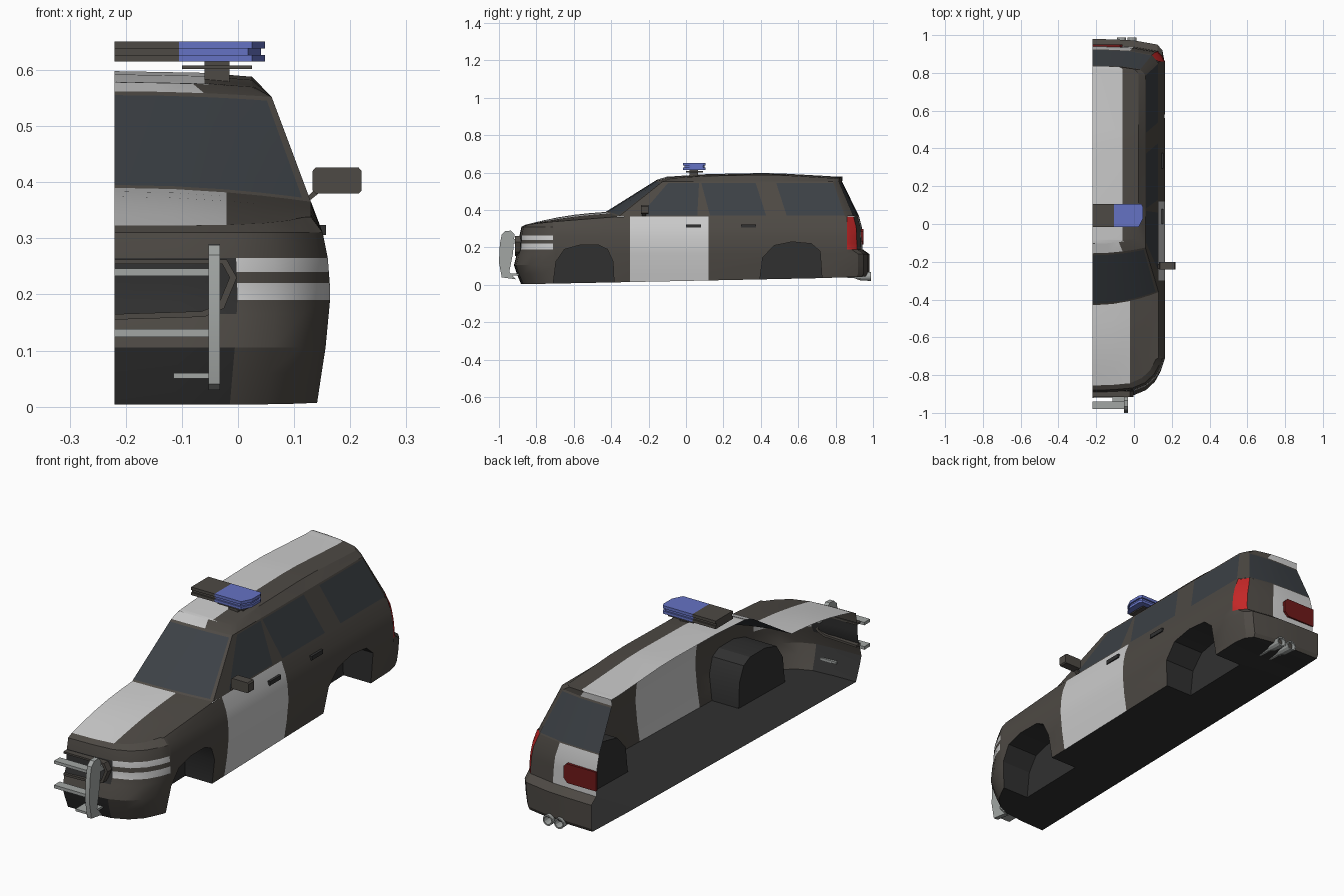
import bpy, bmesh, math
from mathutils import Vector

if "Cube" in bpy.data.objects:
    bpy.data.objects.remove(bpy.data.objects["Cube"])

COL = {"paint": (.075, .067, .058), "white": (.62, .62, .62), "glass": (.045, .052, .06),
       "black": (.03, .03, .03), "red": (.55, .02, .02), "dark_red": (.16, .01, .01),
       "blue": (.13, .17, .55), "steel": (.36, .38, .37)}
MATS = {}
for n, c in COL.items():
    MATS[n] = bpy.data.materials.new(n)
    MATS[n].diffuse_color = (*c, 1)
NAMES = list(COL)
CX = -.22  # open centre plane of the half model


def interp(t, tab):
    for (a, va), (b, vb) in zip(tab, tab[1:]):
        if t <= b:
            return va + (vb - va) * max(0, (t - a) / (b - a))
    return tab[-1][1]


def finish(bm, name):
    bmesh.ops.remove_doubles(bm, verts=bm.verts, dist=.0004)
    bmesh.ops.recalc_face_normals(bm, faces=bm.faces)
    me = bpy.data.meshes.new(name)
    bm.to_mesh(me)
    bm.free()
    ob = bpy.data.objects.new(name, me)
    bpy.context.collection.objects.link(ob)
    return ob


def loft(name, rows, pick):
    """Skin a grid of points; pick(row, column, centre) names the material."""
    bm = bmesh.new()
    g = [[bm.verts.new(p) for p in r] for r in rows]
    for i in range(len(g) - 1):
        for j in range(len(g[0]) - 1):
            f = bm.faces.new((g[i][j], g[i][j + 1], g[i + 1][j + 1], g[i + 1][j]))
            f.material_index = NAMES.index(pick(i, j, f.calc_center_median()))
    ob = finish(bm, name)
    for n in NAMES:
        ob.data.materials.append(MATS[n])
    return ob


def prism(name, pts, axis, a, b, mat):
    """Extrude a 2D outline along an axis from a to b."""
    put = {"x": lambda p, d: (d, *p), "y": lambda p, d: (p[0], d, p[1]), "z": lambda p, d: (*p, d)}[axis]
    bm = bmesh.new()
    lo, hi = ([bm.verts.new(put(p, d)) for p in pts] for d in (a, b))
    bm.faces.new(lo)
    bm.faces.new(hi)
    for i in range(len(pts)):
        k = (i + 1) % len(pts)
        bm.faces.new((lo[i], lo[k], hi[k], hi[i]))
    ob = finish(bm, name)
    ob.data.materials.append(MATS[mat])
    return ob


def box(name, x, y, z, mat):
    return prism(name, [(x[0], y[0]), (x[1], y[0]), (x[1], y[1]), (x[0], y[1])], "z", *z, mat)


# Plan corners: (share of half width, distance back from the end)
FRONT = [(0, 0), (.3, .003), (.57, .012), (.75, .04), (.88, .085), (.96, .14)]
REAR = [(.97, .06), (.9, .03), (.57, .008), (.3, .003), (0, 0)]
NOSE = [(0, -.88), (.06, -.905), (.105, -.92), (.165, -.905), (.19, -.895), (.265, -.89), (.31, -.88), (.322, -.855)]
TAIL = [(.03, .965), (.06, .98), (.165, .98), (.19, .945), (.31, .94), (.365, .925)]
WIDTH = [(0, .14), (.06, .149), (.105, .156), (.2, .165), (.265, .16), (.31, .151), (.36, .135)]
BELT = [(-.86, .322), (-.71, .338), (-.36, .365), (.85, .365), (.93, .368)]
SILL = [(-.9, .003), (-.3, .015), (.72, .036), (.98, .045)]
ARCH_F = [(-.71, 0), (-.695, .125), (-.65, .19), (-.57, .212), (-.465, .212), (-.42, .19), (-.39, .125), (-.385, 0)]
ARCH_R = [(.395, 0), (.41, .145), (.47, .21), (.567, .23), (.67, .22), (.717, .18), (.727, 0)]

# Lower body: floor, wheel wells, sides, nose and tail in one skin
cols = [("f", w, d, 0) for w, d in FRONT]
cols += [("s", 1, y, l) for y, l in ARCH_F + [(-.3, 0), (-.1, 0), (.12, 0)] + ARCH_R + [(.8, 0), (.86, 0)]]
cols += [("r", w, d, 0) for w, d in REAR]
LEVELS = [0, .06, .105, .165, .19, .22, .24, .265, .31, None]


def body_column(kind, w, d, arch):
    def pos(z, wide):
        y = {"f": interp(z, NOSE) + d, "s": d, "r": interp(z, TAIL) - d}[kind]
        return (CX + (wide - CX) * w, y, z)
    y0 = {"f": -.88 + d, "s": d, "r": .965 - d}[kind]
    f = interp(y0, SILL)
    low = max(f, arch)
    yt = {"f": -.855 + d, "s": d, "r": .925 - d}[kind]
    x0 = pos(f, interp(f, WIDTH))[0]
    xi = min(.01, x0)
    yb = pos(f, 0)[1]
    out = [(CX, yb, f), (xi, yb, f), (xi, yb, low)]
    for z in LEVELS:
        if z is None:
            out.append((CX + (.13 - CX) * w, yt, interp(yt, BELT)))
        else:
            z = max(z, low)
            out.append(pos(z, interp(z, WIDTH)))
    return out


def body_mat(i, j, c):
    last = len(cols) - 1
    if i < 3:
        return "black"
    if c.y < -.7:
        if j < 2 and (c.z < .105 or .165 < c.z < .265):
            return "black"
        if 2 <= j <= 5 and (.19 < c.z < .22 or .24 < c.z < .265):
            return "white"
    if cols[j][0] == "s" and -.31 < cols[j][2] < .11 and cols[j + 1][2] < .13:
        return "white"
    if c.z > .19 and j >= last - 2:
        return "white"
    if c.z > .2 and last - 5 <= j <= last - 4:
        return "red"
    return "paint"


loft("lower_body", list(zip(*[body_column(*c) for c in cols])), body_mat)


# Hood between the nose edge and the windscreen base
def cowl(w):
    return Vector((CX + .35 * w, -.43 + .07 * w * w, .39 - .025 * w * w))


hood = []
edge = FRONT + [(1, .145)]
for k in range(6):
    t = k / 5
    row = []
    for w, d in edge:
        y = -.855 + d
        p = Vector((CX + .35 * w, y, interp(y, BELT))).lerp(cowl(w), t)
        p.z += .012 * math.sin(math.pi * t) * (1 - w * w)
        row.append(p)
    hood.append(row)
loft("hood", hood, lambda i, j, c: "white" if j < 2 else "paint")

# Cabin: windscreen, side windows, rear window
low = [cowl(w) for w, d in FRONT]
top = [Vector((CX + .28 * w, -.155 + .03 * w * w, .562 - .01 * w * w)) for w, d in FRONT]
for yb, yt in [(-.36, -.125), (-.25, -.09), (.06, .07), (.13, .08), (.43, .37), (.54, .48), (.85, .785)]:
    low.append(Vector((.13, yb, .365)))
    top.append(Vector((.06, yt, .552)))
for w, d in REAR:
    low.append(Vector((CX + .35 * w, .925 - d, .367)))
    top.append(Vector((CX + .28 * w, .835 - d * .6, .552)))
GLASS = {0, 1, 2, 3, 4, 7, 9, 11, 14, 15, 16}
loft("cabin", [[a.lerp(b, t) for a, b in zip(low, top)] for t in (0, .03, .96, 1)],
     lambda i, j, c: "glass" if i == 1 and j in GLASS else "paint")

# Roof, with the pale centre stripe
ROOF = [(-.105, .578), (.1, .592), (.4, .598), (.65, .594), (.79, .58)]
shoulder = []
for p in top:
    w = (p.x - CX) / .28
    y = -.105 + (p.y + .155) * (.895 / .94)
    shoulder.append(Vector((CX + .245 * w, y, interp(y, ROOF) - .01 * w * w)))
stripe = [Vector((min(p.x, -.06), p.y, interp(p.y, ROOF) - .003)) for p in shoulder]
middle = [Vector((CX, p.y, interp(p.y, ROOF))) for p in shoulder]
loft("roof", [top, shoulder, stripe, middle], lambda i, j, c: "white" if c.x < -.062 else "paint")

# Roof light bar in three layers on a foot
for k, (z0, z1, s) in enumerate([(.615, .627, 0), (.627, .638, .007), (.638, .651, 0)]):
    plan = [(-.105, -.015 + s), (.025 - s, -.015 + s), (.048 - s, .03), (.048 - s, .09),
            (.04 - s, .105 - s), (-.105, .105 - s)]
    prism(f"light_bar_lens_{k}", plan, "z", z0, z1, "blue")
    box(f"light_bar_centre_{k}", (CX, -.105), (-.015 + s, .105 - s), (z0, z1), "paint")
box("light_bar_plate", (-.1, .025), (.0, .09), (.602, .608), "paint")
box("light_bar_foot", (-.06, -.015), (.02, .065), (.575, .615), "paint")

# Push bar
prism("push_bar_upright", [(-.985, .27), (-.965, .288), (-.935, .29), (-.917, .27), (-.925, .17), (-.945, .07),
                           (-.91, .03), (-.985, .04), (-1, .12), (-.995, .22)], "x", -.053, -.032, "steel")
for z0, z1 in [(.233, .246), (.124, .138)]:
    box("push_bar_rail", (CX, -.05), (-.98, -.94), (z0, z1), "steel")
box("push_bar_bracket", (-.115, -.04), (-.98, -.89), (.05, .06), "steel")
box("push_bar_arm", (-.05, -.035), (-.95, -.87), (.222, .245), "steel")

# Grille surround
prism("grille_trim", [(CX, .262), (-.02, .262), (-.002, .23), (-.025, .175), (-.06, .16), (CX, .155), (CX, .165),
                      (-.065, .17), (-.035, .182), (-.015, .23), (-.028, .254), (CX, .254)],
      "y", -.915, -.885, "paint")

# Door handles
for y in (.04, .335):
    box("door_handle", (.14, .157), (y - .04, y + .04), (.306, .324), "black")

# Wing mirror
prism("mirror_housing", [(.133, .385), (.138, .38), (.215, .38), (.22, .385), (.22, .42), (.215, .426),
                         (.138, .426), (.133, .42)], "y", -.24, -.2, "paint")
prism("mirror_arm", [(.115, .365), (.125, .365), (.15, .385), (.14, .39)], "y", -.235, -.215, "paint")

# Rear plate recess
prism("rear_plate", [(CX, .215), (-.08, .215), (-.06, .235), (-.06, .285), (-.075, .3), (CX, .3)],
      "y", .935, .949, "dark_red")

# Twin tailpipes, flared and open
for x in (-.065, -.01):
    rings = []
    for y, r in [(.82, .009), (.9, .012), (.93, .022), (.988, .024), (.988, .018), (.93, .015)]:
        rings.append([(x + r * math.cos(a), y, .05 - (y - .82) * .03 + r * math.sin(a))
                      for a in [2 * math.pi * k / 12 for k in range(13)]])
    loft("tailpipe", rings, lambda i, j, c: "steel")

# Smooth shading with sharp creases
for ob in bpy.data.objects:
    ob.select_set(True)
    bpy.context.view_layer.objects.active = ob
bpy.ops.object.shade_smooth_by_angle(angle=math.radians(25))

for m in bpy.data.materials:
    if m.users and not m.is_grease_pencil:
        m.use_nodes = True
        m.node_tree.nodes["Principled BSDF"].inputs["Base Color"].default_value = m.diffuse_color
